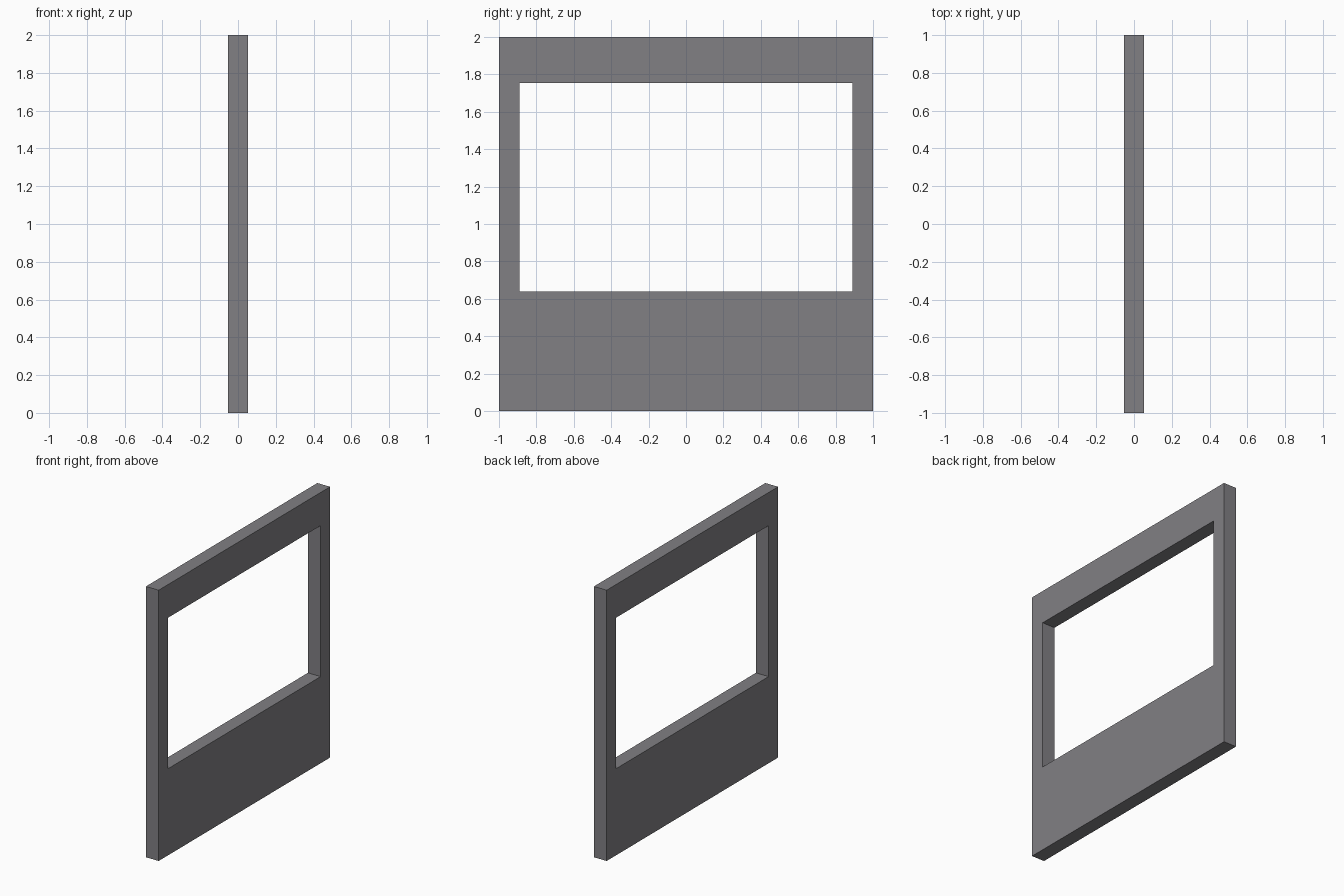
import bpy, bmesh

if "Cube" in bpy.data.objects:
    bpy.data.objects.remove(bpy.data.objects["Cube"])

HALF_T = 0.052                      # half wall thickness
OUTER = (-1.0, 1.0, 0.0, 2.0)       # y min, y max, z min, z max
OPENING = (-0.89, 0.89, 0.64, 1.755)

grey = bpy.data.materials.new("wall grey")
grey.diffuse_color = (0.22, 0.215, 0.23, 1)
grey.use_nodes = True
grey.node_tree.nodes["Principled BSDF"].inputs["Base Color"].default_value = grey.diffuse_color


def loop(bm, rect, x):
    y0, y1, z0, z1 = rect
    return [bm.verts.new((x, y, z)) for y, z in ((y0, z0), (y1, z0), (y1, z1), (y0, z1))]


# Wall panel with a rectangular window opening
bm = bmesh.new()
loops = [loop(bm, r, x) for r, x in
         ((OUTER, HALF_T), (OPENING, HALF_T), (OPENING, -HALF_T), (OUTER, -HALF_T))]
for k in range(4):
    a, b = loops[k], loops[(k + 1) % 4]
    for i in range(4):
        j = (i + 1) % 4
        bm.faces.new((a[i], a[j], b[j], b[i]))
bmesh.ops.recalc_face_normals(bm, faces=bm.faces)

mesh = bpy.data.meshes.new("window_wall")
bm.to_mesh(mesh)
bm.free()
mesh.materials.append(grey)
bpy.context.collection.objects.link(bpy.data.objects.new("window_wall", mesh))
